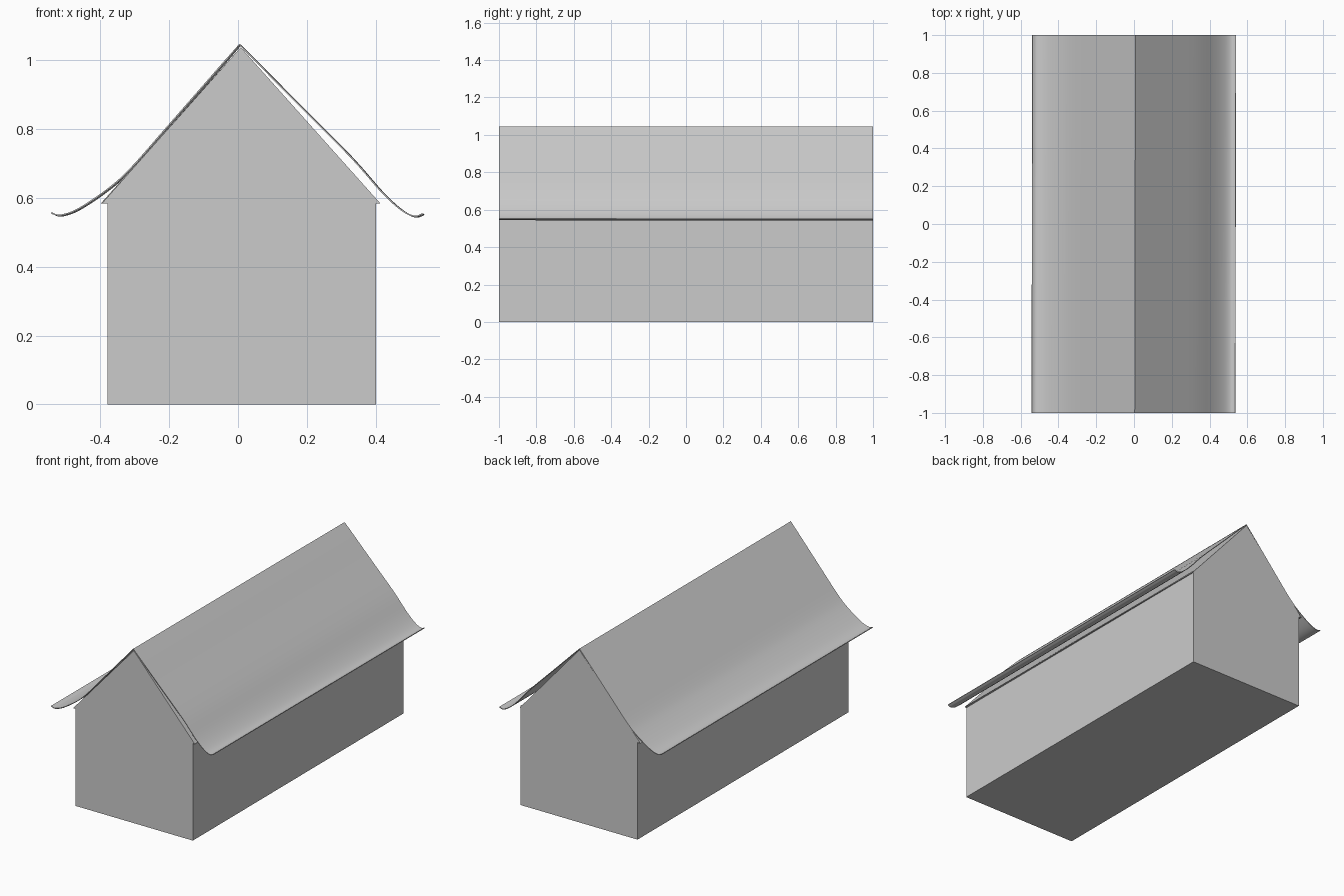
import bpy
from mathutils import Vector

if "Cube" in bpy.data.objects:
    bpy.data.objects.remove(bpy.data.objects["Cube"])


def make_loft(name, front, back, closed):
    """Join a front and a back (x, z) section along y from -1 to 1."""
    n = len(front)
    verts = [(x, -1, z) for x, z in front] + [(x, 1, z) for x, z in back]
    faces = [(i, (i + 1) % n, n + (i + 1) % n, n + i) for i in range(n if closed else n - 1)]
    if closed:
        faces += [tuple(range(n))[::-1], tuple(range(n, 2 * n))]
    mesh = bpy.data.meshes.new(name)
    mesh.from_pydata(verts, [], faces)
    obj = bpy.data.objects.new(name, mesh)
    bpy.context.collection.objects.link(obj)
    bpy.context.view_layer.objects.active = obj
    obj.select_set(True)
    bpy.ops.object.mode_set(mode='EDIT')
    bpy.ops.mesh.select_all(action='SELECT')
    bpy.ops.mesh.normals_make_consistent(inside=False)
    bpy.ops.object.mode_set(mode='OBJECT')
    return obj


def smooth_path(points, steps=5):
    """Catmull-Rom interpolation through a few profile points."""
    p = [Vector(q) for q in points]
    p = [2 * p[0] - p[1]] + p + [2 * p[-1] - p[-2]]
    out = []
    for a, b, c, d in zip(p, p[1:], p[2:], p[3:]):
        for k in range(steps):
            t = k / steps
            out.append(0.5 * (2 * b + (c - a) * t + (2 * a - 5 * b + 4 * c - d) * t ** 2
                              + (3 * b - a - 3 * c + d) * t ** 3))
    return out + [p[-2]]


# House walls
box = [(-0.378, 0), (0.4, 0), (0.4, 0.595), (-0.378, 0.595)]
make_loft("walls", box, box, True)

# Gable prism under the roof
make_loft("gable", [(-0.395, 0.583), (0.413, 0.583), (0.008, 1.036)],
          [(-0.398, 0.583), (0.405, 0.583), (0.008, 1.036)], True)

# Roof sheet with flared eaves, very slightly skewed along its length
left = [(-0.54, 0.555), (-0.513, 0.548), (-0.46, 0.567), (-0.374, 0.625),
        (-0.307, 0.686), (-0.196, 0.812), (0.006, 1.043)]
right = [(0.006, 1.043), (0.179, 0.868), (0.33, 0.716), (0.42, 0.614),
         (0.475, 0.564), (0.513, 0.545), (0.538, 0.552)]
profile = smooth_path(left) + smooth_path(right)[1:]
front = [(x - 0.002, z + 0.001) for x, z in profile]
back = [(x + 0.002, z - 0.001) for x, z in profile]
roof = make_loft("roof", front, back, False)
solid = roof.modifiers.new("thickness", 'SOLIDIFY')
solid.thickness = 0.004
solid.offset = 0
bpy.ops.object.select_all(action='DESELECT')
roof.select_set(True)
bpy.context.view_layer.objects.active = roof
bpy.ops.object.modifier_apply(modifier=solid.name)
bpy.ops.object.shade_smooth_by_angle()
